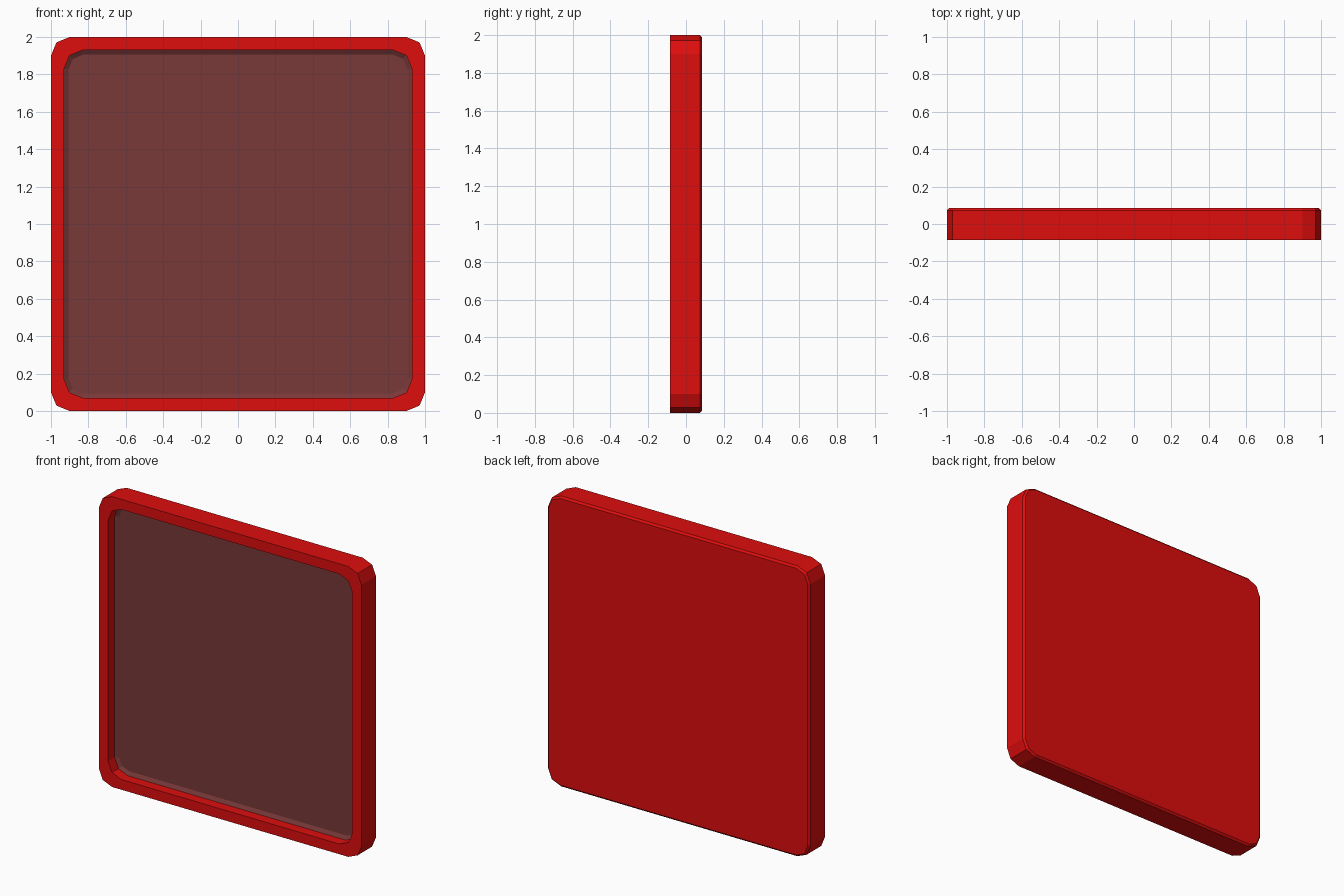
import bpy
import bmesh
from math import sin, cos, pi

if "Cube" in bpy.data.objects:
    bpy.data.objects.remove(bpy.data.objects["Cube"])


def material(name, color):
    mat = bpy.data.materials.new(name)
    mat.diffuse_color = (*color, 1)
    mat.use_nodes = True
    mat.node_tree.nodes["Principled BSDF"].inputs["Base Color"].default_value = mat.diffuse_color
    return mat


def ring(bm, half, radius, y):
    """Rounded square in the XZ plane, two segments per corner."""
    verts = []
    c = half - radius
    for k, (sx, sz) in enumerate([(1, -1), (1, 1), (-1, 1), (-1, -1)]):
        for s in range(3):
            a = (k - 1) * pi / 2 + s * pi / 4
            verts.append(bm.verts.new((sx * c + radius * cos(a), y,
                                       1 + sz * c + radius * sin(a))))
    return verts


def loft(name, sections, mat, cap_first=False, cap_last=False):
    bm = bmesh.new()
    rings = [ring(bm, *s) for s in sections]
    for a, b in zip(rings, rings[1:]):
        for i in range(len(a)):
            j = (i + 1) % len(a)
            bm.faces.new((a[i], b[i], b[j], a[j]))
    if cap_first:
        bm.faces.new(rings[0])
    if cap_last:
        bm.faces.new(rings[-1][::-1])
    mesh = bpy.data.meshes.new(name)
    bm.to_mesh(mesh)
    bm.free()
    mesh.materials.append(mat)
    obj = bpy.data.objects.new(name, mesh)
    bpy.context.collection.objects.link(obj)
    return obj


red = material("red", (0.73, 0.004, 0.004))
dark = material("dark_red_grey", (0.19, 0.04, 0.04))

# Casing: inner wall, front rim, outer wall, back bevel and back face
loft("casing", [
    (0.93, 0.10, -0.015),
    (0.93, 0.10, -0.085),
    (1.00, 0.10, -0.085),
    (1.00, 0.10, 0.073),
    (0.987, 0.087, 0.085),
], red, cap_last=True)

# Recessed panel with its sloped border
loft("front_panel", [
    (0.905, 0.075, 0.0),
    (0.93, 0.10, -0.015),
], dark, cap_first=True)
